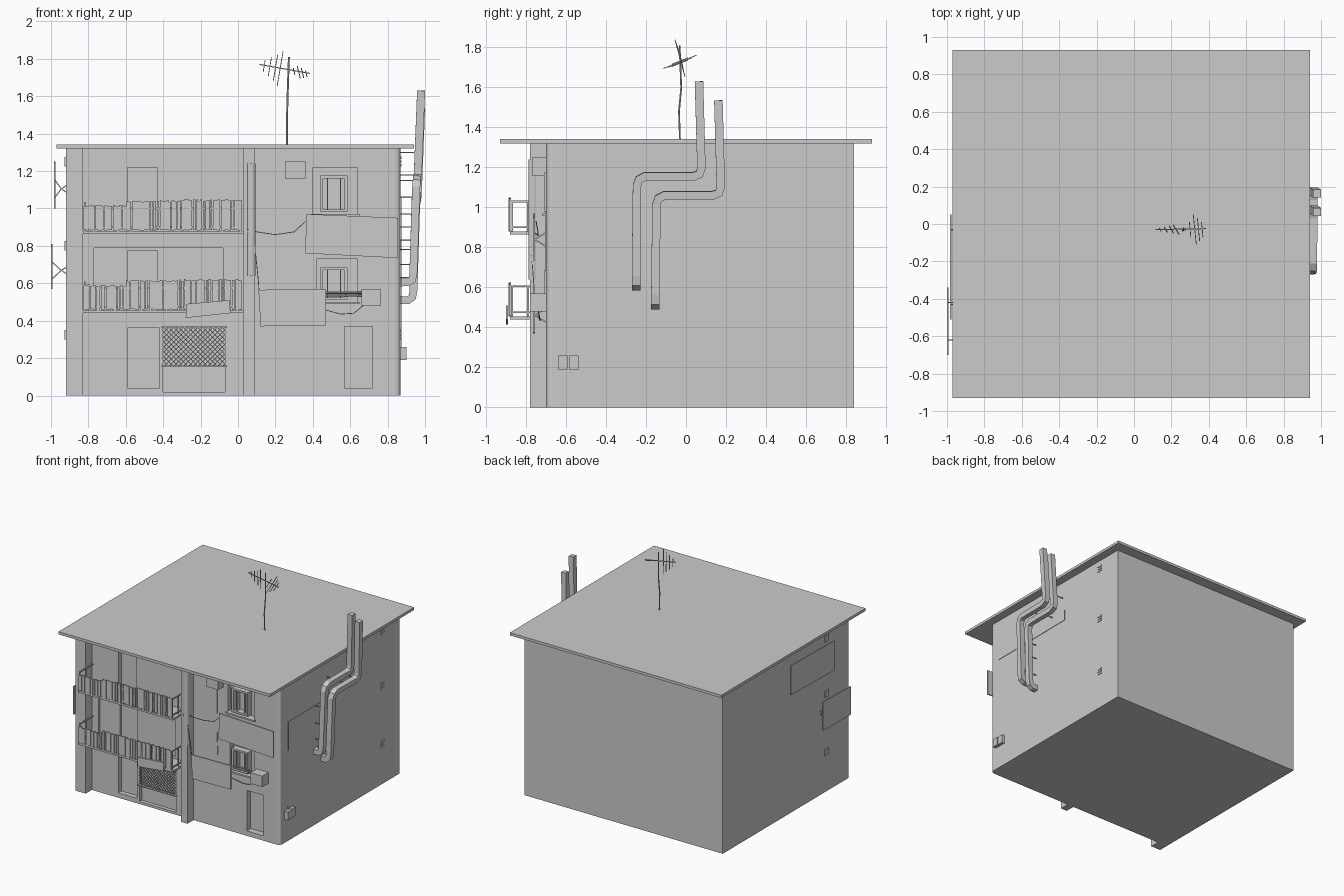
import bpy, bmesh, math, random
from mathutils import Vector, Matrix
random.seed(4)


def finish(name, bm):
    bmesh.ops.recalc_face_normals(bm, faces=bm.faces)
    me = bpy.data.meshes.new(name)
    bm.to_mesh(me)
    bm.free()
    ob = bpy.data.objects.new(name, me)
    bpy.context.collection.objects.link(ob)
    return ob


def boxes(name, items):
    """One object from (x0, x1, y0, y1, z0, z1) boxes."""
    bm = bmesh.new()
    for x0, x1, y0, y1, z0, z1 in items:
        m = Matrix.Translation(((x0 + x1) / 2, (y0 + y1) / 2, (z0 + z1) / 2)) @ \
            Matrix.Diagonal((x1 - x0, y1 - y0, z1 - z0, 1))
        bmesh.ops.create_cube(bm, size=1, matrix=m)
    return finish(name, bm)


def tubes(name, paths, r, sides=4):
    """Sweep a regular section along each path, without twist."""
    bm = bmesh.new()
    for path in paths:
        p = [Vector(q) for q in path]
        seg = [(b - a).normalized() for a, b in zip(p, p[1:])]
        tang = [seg[0]] + [(a + b).normalized() for a, b in zip(seg, seg[1:])] + [seg[-1]]
        u = Vector((0, 1, 0)) if abs(tang[0].y) < 0.9 else Vector((0, 0, 1))
        u = (u - tang[0] * u.dot(tang[0])).normalized()
        rings = []
        for i, t in enumerate(tang):
            if i:
                u = tang[i - 1].rotation_difference(t) @ u
            v = t.cross(u)
            rings.append([bm.verts.new(p[i] + r * (u * math.cos(a) + v * math.sin(a)))
                          for a in [math.tau * (k + 0.5) / sides for k in range(sides)]])
        for a, b in zip(rings, rings[1:]):
            for k in range(sides):
                bm.faces.new((a[k], a[k - 1], b[k - 1], b[k]))
        bm.faces.new(rings[0])
        bm.faces.new(rings[-1])
    return finish(name, bm)


def sheet(name, corners, thick):
    """Flat board from 3D corners, thickened along the vector."""
    bm = bmesh.new()
    f = bm.faces.new([bm.verts.new(c) for c in corners])
    ret = bmesh.ops.extrude_face_region(bm, geom=[f], use_keep_orig=True)
    bmesh.ops.translate(bm, vec=thick, verts=[g for g in ret["geom"] if isinstance(g, bmesh.types.BMVert)])
    return finish(name, bm)


# Main block with a rounded front right corner
bm = bmesh.new()
bmesh.ops.create_cube(bm, size=1, matrix=Matrix.Translation((-0.025, 0.07, 0.662)) @ Matrix.Diagonal((1.79, 1.54, 1.324, 1)))
edge = [e for e in bm.edges if all(v.co.x > 0 and v.co.y < 0 for v in e.verts)]
bmesh.ops.bevel(bm, geom=edge, offset=0.03, segments=4, affect='EDGES', profile=0.5)
house = finish("house_body", bm)

# Door and window recesses cut into the front
W = -0.70
for holes in ([(-0.77, -0.08, -0.8, W + 0.02, 0.47, 0.79)],
              [(-0.59, -0.42, -0.8, W + 0.04, 0.04, 0.36), (-0.40, -0.07, -0.8, W + 0.03, 0.02, 0.365),
               (-0.59, -0.43, -0.8, W + 0.04, 0.48, 0.775), (-0.59, -0.43, -0.8, W + 0.04, 0.89, 1.22),
               (0.57, 0.72, -0.8, W + 0.05, 0.04, 0.37), (0.40, 0.64, -0.8, W + 0.04, 0.97, 1.22),
               (0.42, 0.64, -0.8, W + 0.04, 0.50, 0.73)]):
    cut = boxes("cutter", holes)
    cut.hide_render = True
    mod = house.modifiers.new("cut", 'BOOLEAN')
    mod.object = cut
    mod.solver = 'EXACT'
    bpy.context.view_layer.objects.active = house
    bpy.ops.object.modifier_apply(modifier=mod.name)
    bpy.data.objects.remove(cut)

boxes("roof_slab", [(-0.97, 0.94, -0.93, 0.93, 1.32, 1.342)])
boxes("front_columns", [(-0.92, -0.83, -0.78, W, 0, 1.324), (0.03, 0.09, -0.78, W, 0, 1.324)])
tubes("column_pipe", [[(0.07, -0.765, 0.64), (0.07, -0.765, 1.24)]], 0.024, 12)

# Window frames with half open shutters
win = []
for z0, z1 in ((0.97, 1.22), (0.50, 0.73)):
    win += [(0.44, 0.455, -0.71, -0.65, z0 + 0.01, z1 - 0.05), (0.57, 0.585, -0.71, -0.65, z0 + 0.01, z1 - 0.05),
            (0.44, 0.585, -0.71, -0.65, z1 - 0.06, z1 - 0.045), (0.44, 0.585, -0.71, -0.65, z0 + 0.01, z0 + 0.025),
            (0.475, 0.482, -0.70, -0.65, z0 + 0.02, z1 - 0.06), (0.545, 0.552, -0.70, -0.65, z0 + 0.02, z1 - 0.06),
            (0.39, 0.65, -0.72, -0.69, z0 - 0.012, z0)]
boxes("window_frames", win)

# Diamond lattice over the ground floor opening
x0, x1, z0, z1, step = -0.40, -0.07, 0.16, 0.36, 0.026
bars = []
for s in (1, -1):
    n = int((x1 - x0 + z1 - z0) / step) + 1
    for i in range(n):
        a = x0 - (z1 - z0) + i * step
        lo, hi = max(a, x0), min(a + z1 - z0, x1)
        if hi - lo < 0.004:
            continue
        f = (lambda x: z0 + x - a) if s == 1 else (lambda x: z1 - x + a)
        bars.append([(lo, W + 0.006 * s, f(lo)), (hi, W + 0.006 * s, f(hi))])
tubes("lattice_bars", bars, 0.003)
boxes("lattice_frame", [(x0 - 0.01, x1 + 0.01, -0.712, -0.69, z, z + 0.008) for z in (0.152, 0.36)])

# Two balconies with corrugated slat railings
slabs, slats, rails = [], [], []
for zb in (0.865, 0.44):
    zt = zb + 0.015
    slabs.append((-0.83, 0.03, -0.88, W, zb, zt))
    for a, b, h in ((-0.825, -0.60, 0.135), (-0.60, -0.29, 0.16), (-0.29, 0.02, 0.165)):
        x = a
        while x < b - 0.005:
            w = random.uniform(0.007, 0.014)
            y = random.choice((-0.884, -0.878))
            slats.append((x, min(x + w, b), y - 0.004, y + 0.003, zt + random.uniform(0, 0.008),
                          zt + h + random.uniform(-0.006, 0.004)))
            x += w + random.choice((0, 0, 0.005))
    for x in (-0.82, 0.015):
        rails += [[(x, -0.875, zt + h), (x, W, zt + h)] for h in (0.02, 0.15)]
        rails += [[(x, y, zt), (x, y, zt + 0.15)] for y in (-0.87, -0.79)]
    rails += [[(-0.82, -0.872, zt + h), (0.015, -0.872, zt + h)] for h in (0.02, 0.12)]
boxes("balcony_slabs", slabs)
boxes("railing_slats", slats)
tubes("railing_frame", rails, 0.006)

# Front sign boards and their struts
for name, y, c in (("upper_sign", -0.765, ((0.36, 0.76), (0.855, 0.735), (0.855, 0.95), (0.365, 0.97))),
                   ("lower_sign", -0.765, ((0.12, 0.37), (0.47, 0.375), (0.47, 0.57), (0.115, 0.565))),
                   ("balcony_sign", -0.90, ((-0.28, 0.415), (-0.04, 0.44), (-0.045, 0.51), (-0.275, 0.49)))):
    sheet(name, [(x, y, z) for x, z in c], (0, 0.01, 0))
tubes("front_sign_struts", [[(x, W + 0.01, z + d), (x, -0.758, z)] for x, z in
      ((0.42, 0.84), (0.80, 0.84), (0.17, 0.46), (0.42, 0.46)) for d in (-0.04, 0.04)], 0.005)

# Left side sign boards on V struts, slightly askew
side = []
for name, x, c in (("left_upper_sign", -0.984, ((0.05, 1.01), (-0.51, 1.0), (-0.51, 1.24), (0.05, 1.25))),
                   ("left_lower_sign", -1.0, ((-0.34, 0.575), (-0.70, 0.57), (-0.70, 0.80), (-0.34, 0.81)))):
    sheet(name, [(x, y, z) for y, z in c], (0.008, 0, 0))
    zc = sum(q[1] for q in c) / 4 - 0.02
    for y in (c[0][0] - 0.08, c[1][0] + 0.08):
        side += [[(x + 0.006, y, zc + d), (-0.945, y, zc), (-0.91, y, zc + d / 2)] for d in (0.045, -0.045)]
tubes("side_sign_struts", side, 0.005)

# Wall boxes: front units, side meters and vents
boxes("wall_units", [(0.25, 0.36, -0.77, W, 1.16, 1.25), (0.66, 0.765, -0.78, W, 0.48, 0.57)])
tubes("unit_pipes", [[(0.46, -0.72, z), (0.67, -0.72, z)] for z in (0.535, 0.55)], 0.006, 6)
boxes("side_meters", [(0.86, 0.90, -0.64, -0.592, 0.19, 0.26), (0.86, 0.895, -0.585, -0.537, 0.19, 0.26)])
vents = []
for z in (0.30, 0.775, 1.225):
    vents += [(0.86, 0.875, 0.60, 0.645, z + k * 0.02, z + 0.012 + k * 0.02) for k in range(3)]
    vents.append((-0.928, -0.91, -0.52, -0.47, z, z + 0.05))
boxes("wall_vents", vents)

# Slack cables on the front, conduit on the right wall
tubes("cables", [
    [(0.05, -0.785, 0.89), (0.10, -0.76, 0.875), (0.2, -0.74, 0.86), (0.3, -0.74, 0.875), (0.36, -0.75, 0.93)],
    [(0.05, -0.785, 0.88), (0.09, -0.775, 0.80), (0.11, -0.76, 0.6), (0.12, -0.76, 0.42)],
    [(0.305, -0.705, 1.17), (0.30, -0.703, 0.8), (0.31, -0.703, 0.56)],
    [(0.46, -0.74, 0.46), (0.55, -0.73, 0.435), (0.62, -0.73, 0.44), (0.68, -0.74, 0.49)],
    [(0.873, -0.6, 0.25), (0.873, -0.6, 0.97), (0.873, 0.2, 0.975), (0.873, 0.2, 1.06)]], 0.003)

# Two square exhaust ducts climbing past the roof edge
duct = [(0.86, -0.25, 0.605), (0.91, -0.25, 0.605), (0.932, -0.25, 0.62), (0.938, -0.25, 0.66),
        (0.952, -0.245, 1.11), (0.955, -0.235, 1.14), (0.956, -0.205, 1.155), (0.958, 0.035, 1.155),
        (0.96, 0.068, 1.168), (0.962, 0.077, 1.20), (0.979, 0.065, 1.63)]
tubes("exhaust_ducts", [duct, [(x, y + 0.097, z - 0.095) for x, y, z in duct]], 0.03)
tubes("duct_standoffs", [[(0.86, y, z), (0.94, y, z)] for y, z in
      [(-0.247, 0.70), (-0.247, 0.83), (-0.247, 0.97), (-0.15, 0.63), (-0.15, 0.78), (-0.15, 0.90),
       (-0.1, 1.15), (0.05, 1.06), (0.175, 1.18), (0.074, 1.30)]], 0.004)

# Bent roof antenna: mast, tilted boom, two groups of elements
tubes("antenna_mast", [[(0.262, -0.03, 1.33), (0.262, -0.035, 1.48), (0.265, -0.024, 1.6), (0.272, -0.032, 1.81)]], 0.005, 6)
tubes("antenna_boom", [[(0.115, -0.03, 1.77), (0.385, -0.025, 1.722)]], 0.004)
elements = []
for x, h in ((0.14, 0.03), (0.17, 0.05), (0.20, 0.07), (0.225, 0.092)):
    z = 1.765 - (x - 0.12) * 0.18
    elements.append([(x - h * 0.17, -0.03 + h * 0.27, z - h), (x + h * 0.17, -0.03 - h * 0.27, z + h)])
for x, h in ((0.30, 0.04), (0.325, 0.082), (0.345, 0.06), (0.365, 0.04)):
    z = 1.765 - (x - 0.12) * 0.18
    elements.append([(x + h * 0.1, -0.03 - h, z - h * 0.4), (x - h * 0.1, -0.03 + h, z + h * 0.4)])
tubes("antenna_elements", elements, 0.003)
